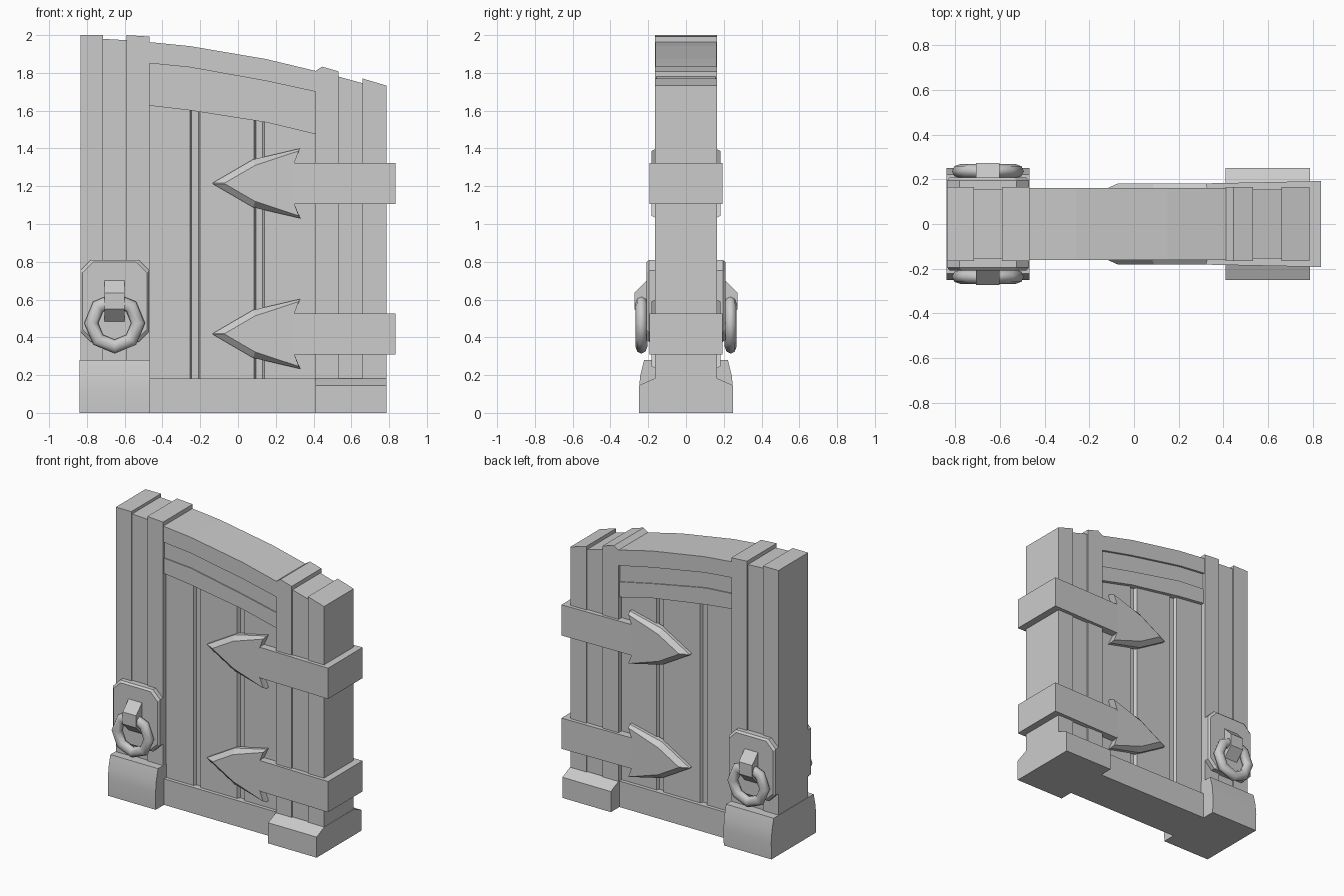
import bpy, bmesh, math

cube = bpy.data.objects.get("Cube")
if cube:
    bpy.data.objects.remove(cube, do_unlink=True)

grey = bpy.data.materials.new("plain grey")
grey.use_nodes = True
COLOUR = (0.6, 0.6, 0.6, 1)
grey.diffuse_color = COLOUR
grey.node_tree.nodes["Principled BSDF"].inputs["Base Color"].default_value = COLOUR


def loft(name, rings):
    """Closed solid through matching rings of points."""
    bm = bmesh.new()
    loops = [[bm.verts.new(p) for p in ring] for ring in rings]
    n = len(loops[0])
    for a, b in zip(loops, loops[1:]):
        for i in range(n):
            j = (i + 1) % n
            bm.faces.new((a[i], a[j], b[j], b[i]))
    bm.faces.new(loops[0])
    bm.faces.new(loops[-1])
    bmesh.ops.recalc_face_normals(bm, faces=bm.faces)
    mesh = bpy.data.meshes.new(name)
    bm.to_mesh(mesh)
    bm.free()
    mesh.materials.append(grey)
    obj = bpy.data.objects.new(name, mesh)
    bpy.context.collection.objects.link(obj)
    return obj


def along_x(name, yz, x0, x1):
    return loft(name, [[(x, y, z) for y, z in yz] for x in (x0, x1)])


def along_y(name, xz, y0, y1):
    return loft(name, [[(x, y, z) for x, z in xz] for y in (y0, y1)])


def along_z(name, xy, z0, z1):
    return loft(name, [[(x, y, z) for x, y in xy] for z in (z0, z1)])


def mirrored(half):
    """Complete a half profile by reflecting its second value."""
    return half + [(a, -b) for a, b in reversed(half)]


def smooth(obj, degrees):
    bpy.ops.object.select_all(action="DESELECT")
    obj.select_set(True)
    bpy.context.view_layer.objects.active = obj
    bpy.ops.object.shade_smooth_by_angle(angle=math.radians(degrees))


# Post planks: depth and top outline
planks = [
    ("tall_post_outer_plank", 0.165, [(-0.835, 2.0), (-0.715, 2.0)]),
    ("tall_post_middle_plank", 0.155, [(-0.715, 1.98), (-0.59, 1.973)]),
    ("tall_post_inner_plank", 0.165, [(-0.59, 2.0), (-0.468, 1.992)]),
    ("short_post_inner_plank", 0.165, [(0.41, 1.81), (0.445, 1.833), (0.533, 1.808)]),
    ("short_post_middle_plank", 0.155, [(0.533, 1.78), (0.66, 1.745)]),
    ("short_post_outer_plank", 0.165, [(0.66, 1.77), (0.785, 1.733)]),
]
for name, depth, top in planks:
    along_y(name, [(top[0][0], 0)] + top + [(top[-1][0], 0)], -depth, depth)

# Door boards with two sunken grooves
D, G = 0.13, 0.11
section = [(-0.47, D)]
for x0, x1 in ((-0.255, -0.2), (0.085, 0.14)):
    section += [(x0, D), (x0 + 0.01, G), (x1 - 0.01, G), (x1, D)]
section.append((0.42, D))
along_z("door_boards", mirrored(section), 0.05, 1.65)

# Arched lintel in three bands
curve_x = (-0.47, -0.257, 0.15, 0.412)
curves = [
    (1.963, 1.942, 1.873, 1.81),
    (1.851, 1.83, 1.757, 1.7),
    (1.735, 1.719, 1.64, 1.583),
    (1.627, 1.602, 1.538, 1.475),
]
bands = [("arch_top_band", 0.162), ("arch_middle_band", 0.147), ("arch_lower_band", 0.154)]
for (name, depth), upper, lower in zip(bands, curves, curves[1:]):
    outline = list(zip(curve_x, upper)) + list(zip(curve_x, lower))[::-1]
    along_y(name, outline, -depth, depth)

# Bottom rail and footings
along_x("bottom_rail", [(-0.155, 0), (-0.155, 0.183), (0.155, 0.183), (0.155, 0)], -0.47, 0.412)
foot = [(-0.247, 0), (-0.25, 0.12), (-0.242, 0.2), (-0.222, 0.28)]
tall_foot = along_x("tall_post_footing", foot + [(-y, z) for y, z in reversed(foot)], -0.838, -0.467)
smooth(tall_foot, 30)
foot = [(-0.25, 0), (-0.25, 0.145), (-0.165, 0.183)]
along_x("short_post_footing", foot + [(-y, z) for y, z in reversed(foot)], 0.41, 0.787)

# Arrow hinges: a strap around the short post and a bevelled head on each face
outer = [(0.29, 0.1), (0.33, 0.185), (0.08, 0.127), (-0.135, 0.002)]
inner = [(0.295, 0.1), (0.322, 0.172), (0.09, 0.095), (-0.07, 0.002)]
for level, z in (("upper", 1.215), ("lower", 0.418)):
    strap = [(0.285, 0.181), (0.45, 0.184), (0.835, 0.192)]
    along_z(level + "_hinge_strap", mirrored(strap), z - 0.108, z + 0.108)
    for face, s in (("front", -1), ("back", 1)):
        rings = [[(x, s * y, z + dz) for x, dz in mirrored(shape)]
                 for shape, y in ((outer, 0.12), (outer, 0.153), (inner, 0.182))]
        loft(f"{level}_{face}_arrow_head", rings)


def octagon(inset):
    """Lock plate outline with cut corners."""
    x0, x1, z0, z1 = -0.835 + inset, -0.47 - inset, 0.375 + inset, 0.81 - inset
    c = 0.055
    return [(x0 + c, z0), (x1 - c, z0), (x1, z0 + c), (x1, z1 - c),
            (x1 - c, z1), (x0 + c, z1), (x0, z1 - c), (x0, z0 + c)]


# Lock plates, ring brackets and ring handles
for face, s in (("front", -1), ("back", 1)):
    rings = [[(x, s * y, z) for x, z in octagon(inset)]
             for inset, y in ((0, 0.15), (0, 0.195), (0.012, 0.208))]
    loft(face + "_lock_plate", rings)
    bracket = [(0.2, 0.71), (0.273, 0.635), (0.273, 0.55), (0.2, 0.475)]
    along_x(face + "_ring_bracket", [(s * y, z) for y, z in bracket], -0.706, -0.602)
    bpy.ops.mesh.primitive_torus_add(
        location=(-0.653, s * 0.236, 0.475), rotation=(math.pi / 2, 0, 0),
        major_segments=8, minor_segments=8, major_radius=0.124, minor_radius=0.037)
    ring = bpy.context.object
    ring.name = face + "_ring_handle"
    ring.scale.z = 0.85
    ring.data.materials.append(grey)
    smooth(ring, 60)
